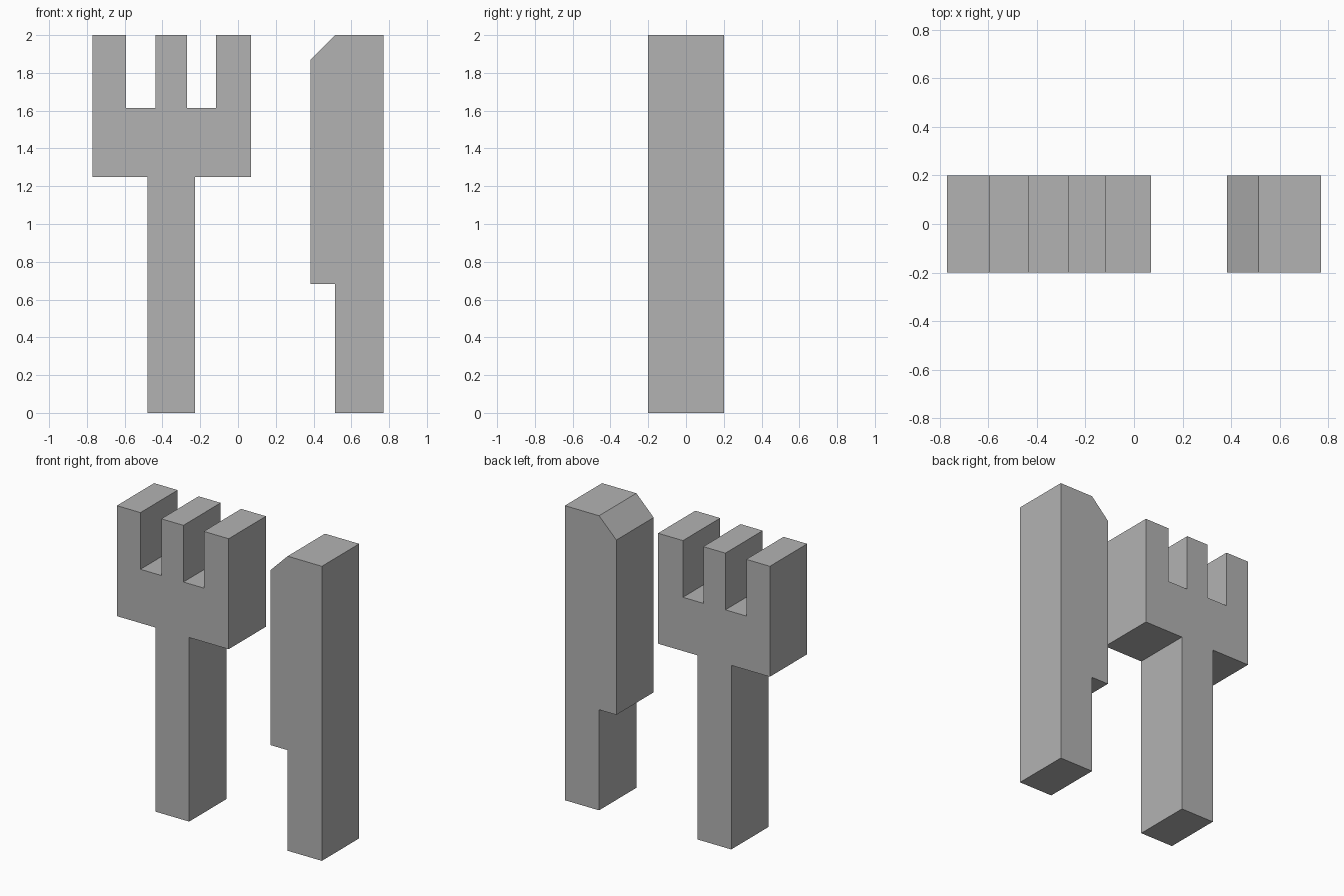
import bpy
import bmesh

cube = bpy.data.objects.get("Cube")
if cube:
    bpy.data.objects.remove(cube, do_unlink=True)

DEPTH = 0.4

grey = bpy.data.materials.new("plain_grey")
grey.use_nodes = True
colour = (0.45, 0.45, 0.45, 1.0)
grey.diffuse_color = colour
grey.node_tree.nodes["Principled BSDF"].inputs["Base Color"].default_value = colour


def slab(name, profile):
    """Extrude a closed x-z outline evenly about y = 0."""
    bm = bmesh.new()
    face = bm.faces.new([bm.verts.new((x, -DEPTH / 2, z)) for x, z in profile])
    result = bmesh.ops.extrude_face_region(bm, geom=[face], use_keep_orig=True)
    verts = [v for v in result["geom"] if isinstance(v, bmesh.types.BMVert)]
    bmesh.ops.translate(bm, verts=verts, vec=(0, DEPTH, 0))
    bmesh.ops.recalc_face_normals(bm, faces=bm.faces)
    mesh = bpy.data.meshes.new(name)
    bm.to_mesh(mesh)
    bm.free()
    mesh.materials.append(grey)
    obj = bpy.data.objects.new(name, mesh)
    bpy.context.collection.objects.link(obj)
    return obj


# Fork: handle, wide head and three tines
HEAD, SLOT, TOP = 1.25, 1.615, 2.0
slab("fork", [
    (-0.48, 0), (-0.227, 0), (-0.227, HEAD), (0.07, HEAD),
    (0.07, TOP), (-0.117, TOP), (-0.117, SLOT), (-0.27, SLOT),
    (-0.27, TOP), (-0.436, TOP), (-0.436, SLOT), (-0.593, SLOT),
    (-0.593, TOP), (-0.77, TOP), (-0.77, HEAD), (-0.48, HEAD),
])

# Knife: handle and wider blade with a bevelled tip
slab("knife", [
    (0.513, 0), (0.77, 0), (0.77, TOP), (0.513, TOP),
    (0.383, 1.87), (0.383, 0.683), (0.513, 0.683),
])
